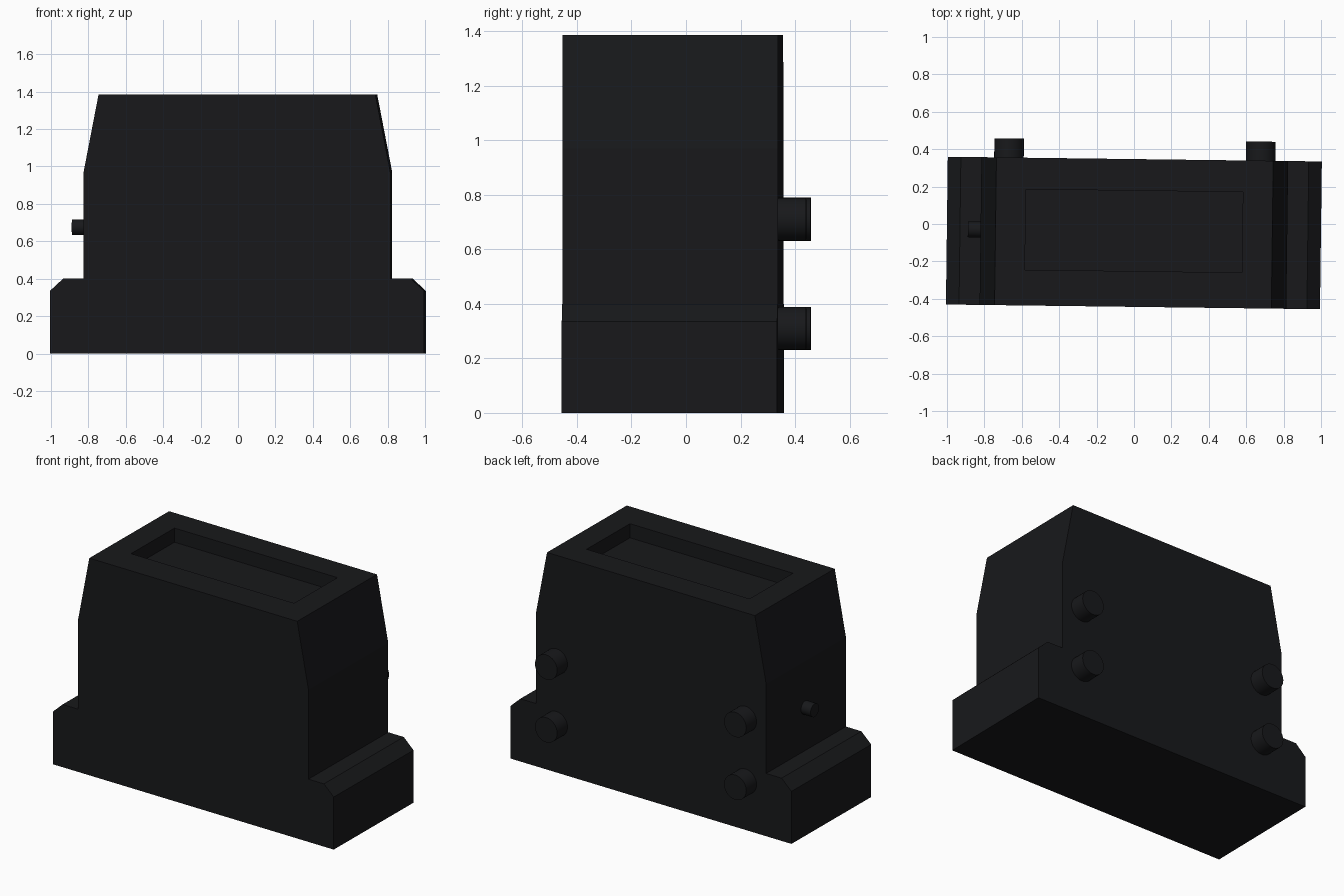
import bpy, bmesh
from math import pi
from mathutils import Matrix, Vector

if "Cube" in bpy.data.objects:
    bpy.data.objects.remove(bpy.data.objects["Cube"])

TURN = Matrix.Rotation(-0.0126, 4, 'Z')   # the model stands very slightly turned
FRONT, BACK = -0.443, 0.347

mat = bpy.data.materials.new("black_plastic")
mat.diffuse_color = (0.009, 0.0095, 0.011, 1)
mat.use_nodes = True
mat.node_tree.nodes["Principled BSDF"].inputs["Base Color"].default_value = mat.diffuse_color


def finish(bm, name):
    bmesh.ops.recalc_face_normals(bm, faces=bm.faces)
    mesh = bpy.data.meshes.new(name)
    bm.to_mesh(mesh)
    bm.free()
    mesh.materials.append(mat)
    ob = bpy.data.objects.new(name, mesh)
    ob.matrix_world = TURN
    bpy.context.collection.objects.link(ob)
    return ob


def peg(name, start, end, radius):
    start, end = Vector(start), Vector(end)
    axis = end - start
    m = Matrix.Translation((start + end) / 2) @ axis.to_track_quat('Z', 'Y').to_matrix().to_4x4()
    bm = bmesh.new()
    bmesh.ops.create_cone(bm, cap_ends=True, segments=32, radius1=radius,
                          radius2=radius, depth=axis.length, matrix=m)
    for f in bm.faces:
        f.smooth = len(f.verts) == 4
    for e in bm.edges:
        e.smooth = all(len(f.verts) == 4 for f in e.link_faces)
    finish(bm, name)


# Housing: mirrored stepped profile extruded front to back
half = [(1.0, 0), (1.0, 0.335), (0.93, 0.4), (0.82, 0.4), (0.82, 0.97), (0.74, 1.385)]
profile = half + [(-x, z) for x, z in reversed(half)]
bm = bmesh.new()
face = bm.faces.new([bm.verts.new((x, FRONT, z)) for x, z in profile])
ext = bmesh.ops.extrude_face_region(bm, geom=[face])
bmesh.ops.translate(bm, vec=(0, BACK - FRONT, 0),
                    verts=[v for v in ext["geom"] if isinstance(v, bmesh.types.BMVert)])
bmesh.ops.recalc_face_normals(bm, faces=bm.faces)

# Rectangular recess in the top
top = max(bm.faces, key=lambda f: f.calc_center_median().z)
bmesh.ops.inset_region(bm, faces=[top], thickness=0.1)
for v in top.verts:
    v.co.x = 0.58 if v.co.x > 0 else -0.58
    v.co.y = 0.178 if v.co.y > 0 else -0.252
floor = bmesh.ops.extrude_discrete_faces(bm, faces=[top])["faces"][0]
bmesh.ops.translate(bm, vec=(0, 0, -0.09), verts=floor.verts)
finish(bm, "housing")

# Four round pegs on the back
for side, x in (("left", -0.673), ("right", 0.673)):
    for level, z in (("lower", 0.31), ("upper", 0.71)):
        peg(f"back_peg_{side}_{level}", (x, BACK - 0.02, z), (x, 0.449, z), 0.079)

# Small button on the left side
peg("side_button", (-0.80, -0.04, 0.675), (-0.888, -0.04, 0.675), 0.042)
